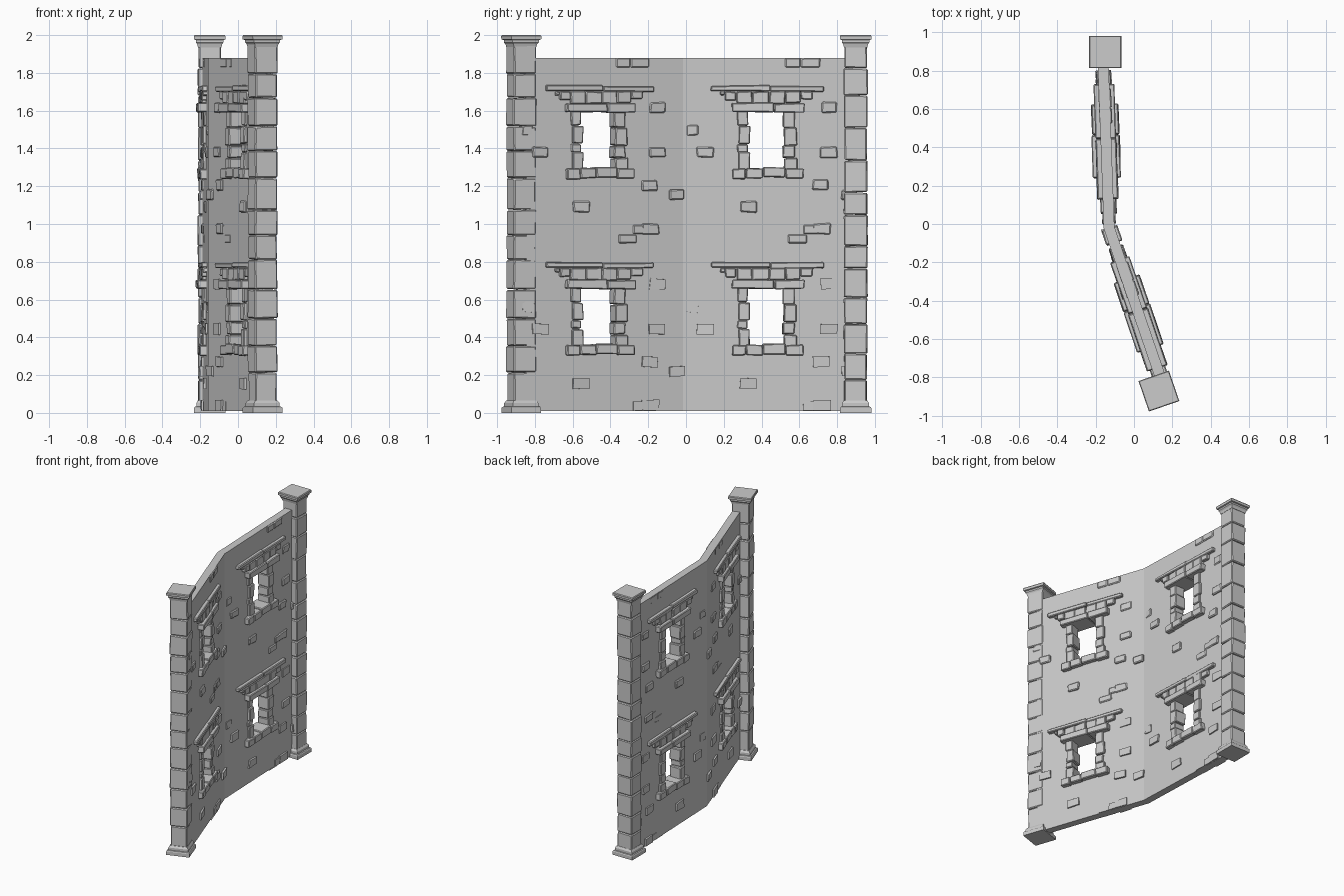
import bpy, bmesh, random
from math import atan2
from mathutils import Vector, Matrix

if "Cube" in bpy.data.objects:
    bpy.data.objects.remove(bpy.data.objects["Cube"])

random.seed(7)
BEND = Vector((-0.13, -0.02, 0))
DIR_REAR = Vector((-0.036, 1, 0)).normalized()
DIR_FRONT = Vector((-0.325, 0.946, 0)).normalized()
PANEL = 0.926      # length of one repeating panel
STOREY = 0.935     # height of one storey


def frame(origin, d):
    """Local axes: x along the wall, y out of its face, z up."""
    m = Matrix.Rotation(atan2(d.y, d.x), 4, 'Z')
    return Matrix.Translation(origin) @ m


def stone(bm, u0, u1, z0, z1, half, y0=None, jit=0.003):
    """Slightly irregular block, running through the wall by default."""
    lo = -half if y0 is None else y0
    v = []
    for z in (z0, z1):
        for u, y in ((u0, lo), (u1, lo), (u1, half), (u0, half)):
            j = [random.uniform(-jit, jit) for _ in range(3)]
            v.append(bm.verts.new((u + j[0], y + j[1], z + j[2])))
    for f in ((3, 2, 1, 0), (4, 5, 6, 7), (0, 1, 5, 4), (1, 2, 6, 5), (2, 3, 7, 6), (3, 0, 4, 7)):
        bm.faces.new([v[i] for i in f])


def finish(bm, name, matrix=None, bevel=0.0):
    bmesh.ops.recalc_face_normals(bm, faces=bm.faces)
    me = bpy.data.meshes.new(name)
    bm.to_mesh(me)
    bm.free()
    ob = bpy.data.objects.new(name, me)
    bpy.context.collection.objects.link(ob)
    if matrix:
        ob.matrix_world = matrix
    if bevel:
        b = ob.modifiers.new("worn_edges", 'BEVEL')
        b.width = bevel
        b.segments = 1
    return ob


# Bent wall sheet with four window openings, thickened with a mitred bend
def build_wall():
    us = [-0.88, 0.335 - PANEL, 0.55 - PANEL, 0, 0.335, 0.55, 0.90]
    zs = [0.01, 0.33, 0.665, 1.265, 1.60, 1.88]
    bm = bmesh.new()
    grid = []
    for z in zs:
        row = []
        for u in us:
            p = BEND + (DIR_REAR if u > 0 else DIR_FRONT) * u
            row.append(bm.verts.new((p.x, p.y, z)))
        grid.append(row)
    for j in range(len(zs) - 1):
        for i in range(len(us) - 1):
            if j in (1, 3) and i in (1, 4):
                continue
            bm.faces.new((grid[j][i], grid[j][i + 1], grid[j + 1][i + 1], grid[j + 1][i]))
    ob = finish(bm, "wall")
    s = ob.modifiers.new("thickness", 'SOLIDIFY')
    s.thickness = 0.056
    s.offset = 0
    s.use_even_offset = True


# Stone window surround: sill, jambs, lintel, corbel row and top ledge
def build_window(m, dz):
    bm = bmesh.new()
    for a, b, z0 in ((0.265, 0.335, 1.238), (0.337, 0.425, 1.242),
                     (0.427, 0.545, 1.246), (0.547, 0.64, 1.24)):
        stone(bm, a, b, z0, z0 + 0.054, 0.062)
    for (a, b), cuts in (((0.295, 0.352), (1.285, 1.38, 1.425, 1.52, 1.60)),
                         ((0.535, 0.60), (1.285, 1.35, 1.415, 1.51, 1.60))):
        for k, (z0, z1) in enumerate(zip(cuts, cuts[1:])):
            w = 0.006 * (-1) ** k
            stone(bm, a + w / 2, b + w, z0 + 0.001, z1 - 0.001, 0.046 - 0.004 * (k % 2))
    stone(bm, 0.262, 0.485, 1.592, 1.640, 0.073)
    stone(bm, 0.487, 0.645, 1.590, 1.638, 0.071)
    cuts = (0.20, 0.225, 0.285, 0.37, 0.46, 0.545, 0.625, 0.69)
    lows = (1.68, 1.655, 1.638, 1.638, 1.636, 1.64, 1.66)
    for k, (a, b) in enumerate(zip(cuts, cuts[1:])):
        stone(bm, a + 0.001, b - 0.001, lows[k], 1.702, 0.05 + 0.004 * (k % 2))
    stone(bm, 0.15, 0.465, 1.704, 1.733, 0.055)
    stone(bm, 0.467, 0.75, 1.700, 1.730, 0.053)
    for v in bm.verts:
        v.co.z -= dz
    finish(bm, "window_surround", m, 0.005)


# Scattered stones showing through the plaster: u0, u1, z0, z1, half depth
STONES = ((0.075, 0.165, 1.352, 1.408, 0.040), (0.305, 0.395, 1.062, 1.120, 0.040),
          (0.73, 0.82, 1.352, 1.408, 0.040), (0.69, 0.775, 1.178, 1.234, 0.040),
          (0.69, 0.785, 0.946, 1.003, 0.038), (0.842, 0.926, 1.128, 1.182, 0.042),
          (0.735, 0.82, 1.59, 1.645, 0.036), (0.02, 0.085, 1.468, 1.522, 0.034))
FLUSH = ((0.545, 0.625, 1.828, 1.879), (0.627, 0.73, 1.828, 1.879),
         (0.56, 0.66, 0.898, 0.945), (0.64, 0.73, 0.847 + 0.1, 0.995))


def build_stones(m, dz, top):
    bm = bmesh.new()
    for s in STONES:
        stone(bm, *s[:4], s[4], jit=0.004)
    for k, s in enumerate(FLUSH):
        if k < 2 and not top:
            continue
        stone(bm, *s, 0.030, y0=-0.036, jit=0.001)
    for v in bm.verts:
        v.co.z = max(v.co.z - dz, 0.01)
    finish(bm, "loose_stones", m, 0.006)


# Square pillar: stacked courses with stepped base and flared cap
def build_pillar(centre, d):
    m = frame(centre, d)
    bm = bmesh.new()
    z, top = 0.055, 1.955
    heights = [random.uniform(0.11, 0.17) for _ in range(13)]
    scale = (top - z) / sum(heights)
    for h in heights:
        w = 0.061 + random.uniform(-0.002, 0.003)
        stone(bm, -w, w, z + 0.001, z + h * scale - 0.001, w, jit=0.0025)
        z += h * scale
    finish(bm, "pillar_courses", m, 0.006)
    for name, profile in (
            ("pillar_base", ((0.083, 0), (0.083, 0.026), (0.079, 0.032), (0.071, 0.034),
                             (0.071, 0.052), (0.062, 0.066))),
            ("pillar_cap", ((0.062, 1.935), (0.066, 1.952), (0.073, 1.962), (0.073, 1.974),
                            (0.083, 1.977), (0.084, 1.994), (0.080, 2.0)))):
        bm = bmesh.new()
        rings = [[bm.verts.new((sx * w, sy * w, pz)) for sx, sy in
                  ((-1, -1), (1, -1), (1, 1), (-1, 1))] for w, pz in profile]
        for r, q in zip(rings, rings[1:]):
            for i in range(4):
                bm.faces.new((r[i], r[(i + 1) % 4], q[(i + 1) % 4], q[i]))
        bm.faces.new(rings[0])
        bm.faces.new(rings[-1])
        finish(bm, name, m)


build_wall()
panels = (frame(BEND, DIR_REAR), frame(BEND - DIR_FRONT * PANEL, DIR_FRONT))
for panel in panels:
    for storey in (0, 1):
        build_window(panel, storey * STOREY)
        build_stones(panel, storey * STOREY, storey == 0)
build_pillar(Vector((-0.150, 0.898, 0)), Vector((0, 1, 0)))
build_pillar(Vector((0.130, -0.872, 0)), DIR_FRONT)
